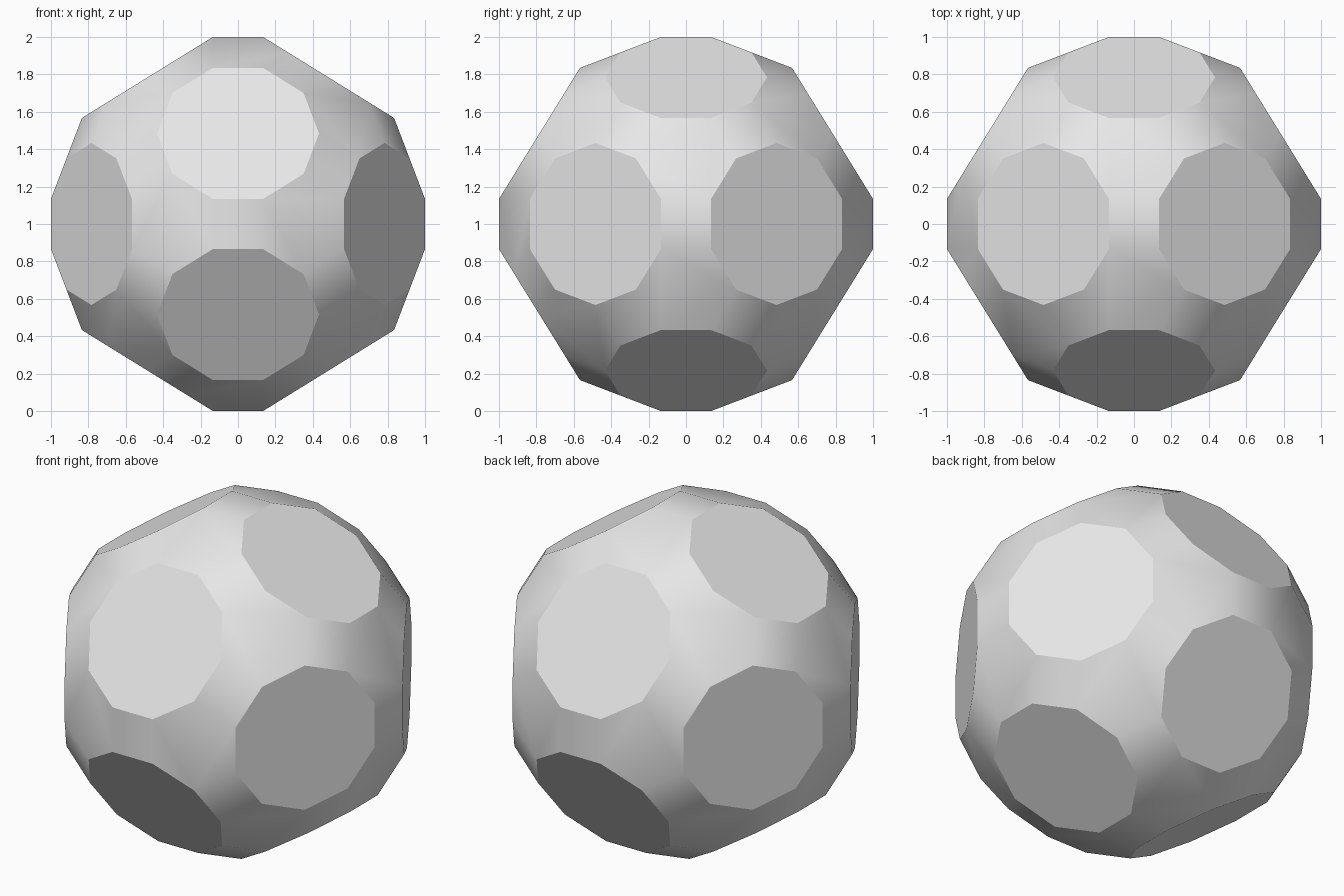
import bpy
import bmesh
import math
from itertools import product

# Start without the default cube
cube = bpy.data.objects.get("Cube")
if cube:
    bpy.data.objects.remove(cube, do_unlink=True)

# Single light grey material
grey = bpy.data.materials.new("light grey")
grey.use_nodes = True
color = (0.8, 0.8, 0.8, 1.0)
grey.diffuse_color = color
grey.node_tree.nodes["Principled BSDF"].inputs["Base Color"].default_value = color

# Corner families of a truncated icosidodecahedron, from the golden ratio
phi = (1 + math.sqrt(5)) / 2
families = [
    (1 / phi, 1 / phi, 3 + phi),
    (2 / phi, phi, 1 + 2 * phi),
    (1 / phi, phi ** 2, 3 * phi - 1),
    (2 * phi - 1, 2, 2 + phi),
    (phi, 3, 2 * phi),
]
scale = 1 / (3 + phi)

# Corners: every sign and cyclic order of each family
bm = bmesh.new()
for family in families:
    for signs in product((-1, 1), repeat=3):
        p = [s * c * scale for s, c in zip(signs, family)]
        for k in range(3):
            bm.verts.new(p[k:] + p[:k])

# Skin the corners, then merge triangles into squares, hexagons and decagons
bmesh.ops.convex_hull(bm, input=bm.verts[:])
bmesh.ops.dissolve_limit(bm, angle_limit=math.radians(2),
                         verts=bm.verts[:], edges=bm.edges[:])
bmesh.ops.recalc_face_normals(bm, faces=bm.faces[:])

mesh = bpy.data.meshes.new("faceted_ball")
bm.to_mesh(mesh)
bm.free()
mesh.materials.append(grey)

ball = bpy.data.objects.new("faceted_ball", mesh)
ball.location.z = 1
bpy.context.collection.objects.link(ball)

# Decagons stay flat and crisp; squares and hexagons blend smoothly
bpy.ops.object.select_all(action='DESELECT')
ball.select_set(True)
bpy.context.view_layer.objects.active = ball
bpy.ops.object.shade_smooth_by_angle(angle=math.radians(30))
